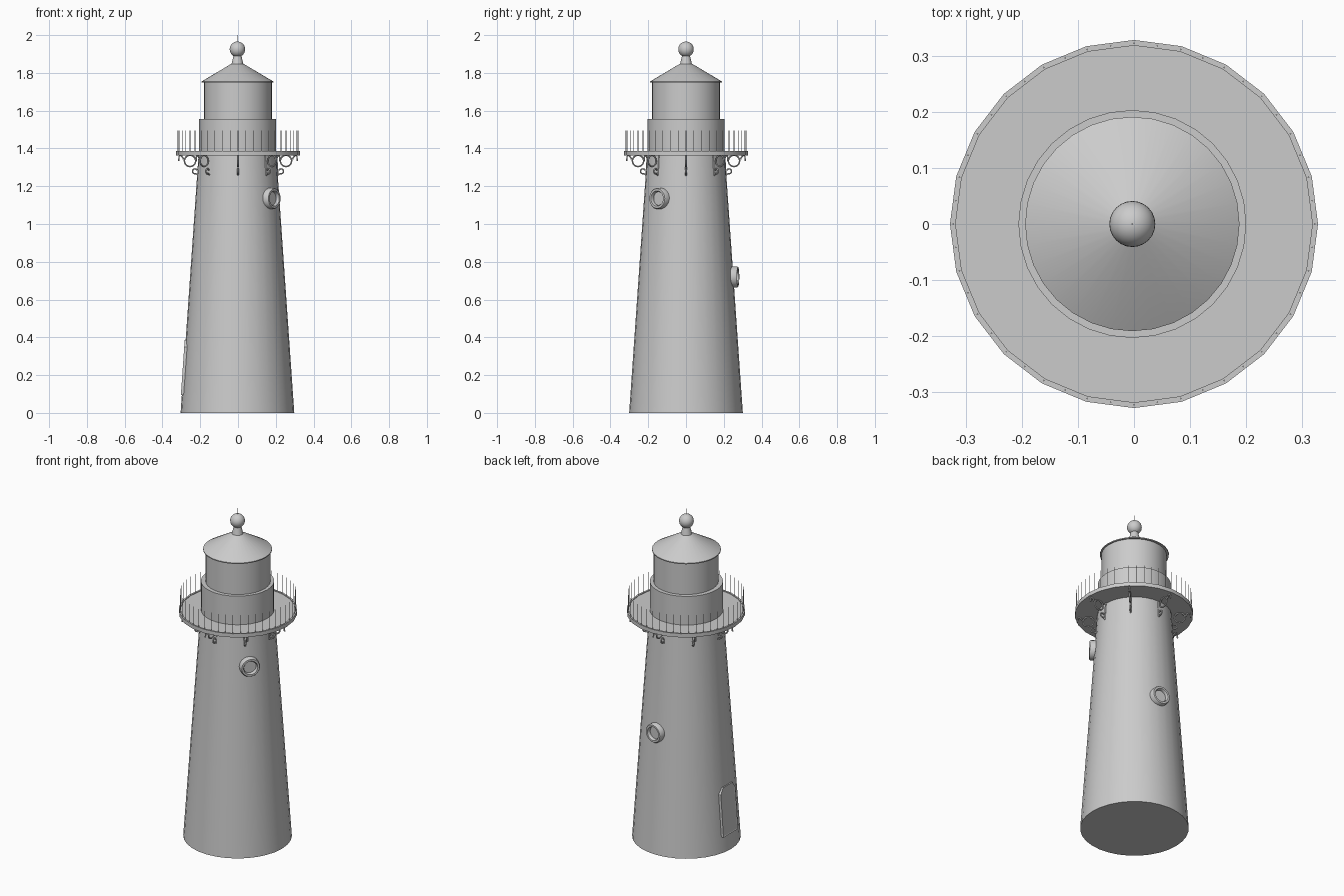
import bpy, bmesh, math
from mathutils import Matrix, Vector

if "Cube" in bpy.data.objects:
    bpy.data.objects.remove(bpy.data.objects["Cube"])

stone = bpy.data.materials.new("plain_grey")
stone.diffuse_color = (0.6, 0.6, 0.6, 1)
stone.use_nodes = True
stone.node_tree.nodes["Principled BSDF"].inputs["Base Color"].default_value = stone.diffuse_color
CX = -0.003            # slight sideways offset of the tower body


def finish(obj, smooth=True):
    obj.data.materials.clear()
    obj.data.materials.append(stone)
    if smooth:
        bpy.ops.object.select_all(action='DESELECT')
        obj.select_set(True)
        bpy.context.view_layer.objects.active = obj
        bpy.ops.object.shade_smooth_by_angle(angle=math.radians(35))
    return obj


def add_mesh(name, bm, smooth=True):
    bmesh.ops.recalc_face_normals(bm, faces=bm.faces)
    me = bpy.data.meshes.new(name)
    bm.to_mesh(me)
    bm.free()
    obj = bpy.data.objects.new(name, me)
    bpy.context.collection.objects.link(obj)
    return finish(obj, smooth)


def lathe(name, profile, sides=32, cx=CX, matrix=None):
    """Spin (radius, height) points around z and cap both ends."""
    bm = bmesh.new()
    rings = []
    for r, z in profile:
        rings.append([bm.verts.new((cx + r * math.cos(2 * math.pi * i / sides),
                                    r * math.sin(2 * math.pi * i / sides), z))
                      for i in range(sides)])
    for a, b in zip(rings, rings[1:]):
        for i in range(sides):
            j = (i + 1) % sides
            bm.faces.new((a[i], a[j], b[j], b[i]))
    bm.faces.new(rings[0])
    bm.faces.new(rings[-1])
    if matrix:
        bm.transform(matrix)
    return add_mesh(name, bm)


def tower_radius(z):
    return 0.301 - 0.095 * z / 1.365


# tower, gallery deck with raised rim, upper wall, lantern room
lathe("tower", [(0.301, 0), (tower_radius(1.37), 1.37)])
lathe("gallery_deck", [(0.328, 1.363), (0.328, 1.386), (0.318, 1.386), (0.318, 1.382)],
      sides=24, cx=0)
lathe("upper_wall", [(0.203, 1.37), (0.203, 1.557)])
lathe("lantern_room", [(0.18, 1.55), (0.18, 1.755)], cx=0)

# conical roof with neck
lathe("roof", [(0.185, 1.748), (0.191, 1.748), (0.191, 1.754), (0.036, 1.846),
               (0.031, 1.848), (0.02, 1.895)])

# ball and spike
bm = bmesh.new()
bmesh.ops.create_uvsphere(bm, u_segments=24, v_segments=16, radius=0.041,
                          matrix=Matrix.Translation((CX, 0, 1.925)))
add_mesh("roof_ball", bm)
lathe("roof_spike", [(0.0015, 1.95), (0.0015, 2.0)], sides=6)

# railing posts
bm = bmesh.new()
for i in range(48):
    a = 2 * math.pi * i / 48
    r = 0.322 if i % 2 == 0 else 0.320
    bmesh.ops.create_cone(bm, cap_ends=True, segments=4, radius1=0.0017, radius2=0.0017,
                          depth=0.116,
                          matrix=Matrix.Translation((r * math.cos(a), r * math.sin(a), 1.438)))
add_mesh("railing_posts", bm, smooth=False)


# scrolled brackets under the deck, drawn in the radial plane
def arc(cx, cz, r, start, end, n):
    return [(cx + r * math.cos(math.radians(start + (end - start) * i / n)),
             cz + r * math.sin(math.radians(start + (end - start) * i / n)))
            for i in range(n + 1)]


paths = [
    arc(0.254, 1.334, 0.030, 0, 360, 16),                              # large ring
    [(0.208, 1.258)] + arc(0.228, 1.279, 0.013, -110, 150, 9),         # lower curl
    [(0.211, 1.258), (0.204, 1.364)],                                  # wall bar
    arc(0.312, 1.342, 0.022, 180, 95, 5) + [(0.315, 1.333)],           # outer drop
]
for k in range(8):
    rot = Matrix.Rotation(k * math.pi / 4, 3, 'Z')
    cu = bpy.data.curves.new("bracket", 'CURVE')
    cu.dimensions = '3D'
    cu.bevel_depth = 0.0045
    cu.bevel_resolution = 1
    cu.use_fill_caps = True
    for path in paths:
        sp = cu.splines.new('POLY')
        sp.points.add(len(path) - 1)
        for p, (x, z) in zip(sp.points, path):
            p.co = (*(rot @ Vector((x, 0, z))), 1)
    obj = bpy.data.objects.new(f"bracket_{k + 1}", cu)
    bpy.context.collection.objects.link(obj)
    bpy.ops.object.select_all(action='DESELECT')
    obj.select_set(True)
    bpy.context.view_layer.objects.active = obj
    bpy.ops.object.convert(target='MESH')
    finish(bpy.context.view_layer.objects.active)


# round windows
def porthole(name, degrees, z):
    m = (Matrix.Translation((CX, 0, z)) @ Matrix.Rotation(math.radians(degrees), 4, 'Z')
         @ Matrix.Translation((tower_radius(z), 0, 0)) @ Matrix.Rotation(math.pi / 2, 4, 'Y'))
    lathe(name, [(0.056, -0.025), (0.056, 0.021), (0.052, 0.027), (0.041, 0.027),
                 (0.037, 0.021), (0.037, 0.008)], sides=24, cx=0, matrix=m)


porthole("front_porthole", -38, 1.135)
porthole("back_porthole", 83, 0.72)

# door with clipped top corners and a recessed panel, leaning with the wall
outline = [(-0.07, 0.095), (0.07, 0.095), (0.07, 0.35), (0.045, 0.385),
           (-0.045, 0.385), (-0.07, 0.35)]
bm = bmesh.new()
front = bm.faces.new([bm.verts.new((CX - tower_radius(z) - 0.005, y, z)) for y, z in outline])
ext = bmesh.ops.extrude_face_region(bm, geom=[front])
back = [v for v in ext["geom"] if isinstance(v, bmesh.types.BMVert)]
bmesh.ops.translate(bm, verts=back, vec=(0.03, 0, 0))
bm.normal_update()
face = min(bm.faces, key=lambda f: f.calc_center_median().x)
bmesh.ops.recalc_face_normals(bm, faces=bm.faces)
bmesh.ops.inset_region(bm, faces=[face], thickness=0.008, depth=-0.002)
add_mesh("door", bm, smooth=False)
